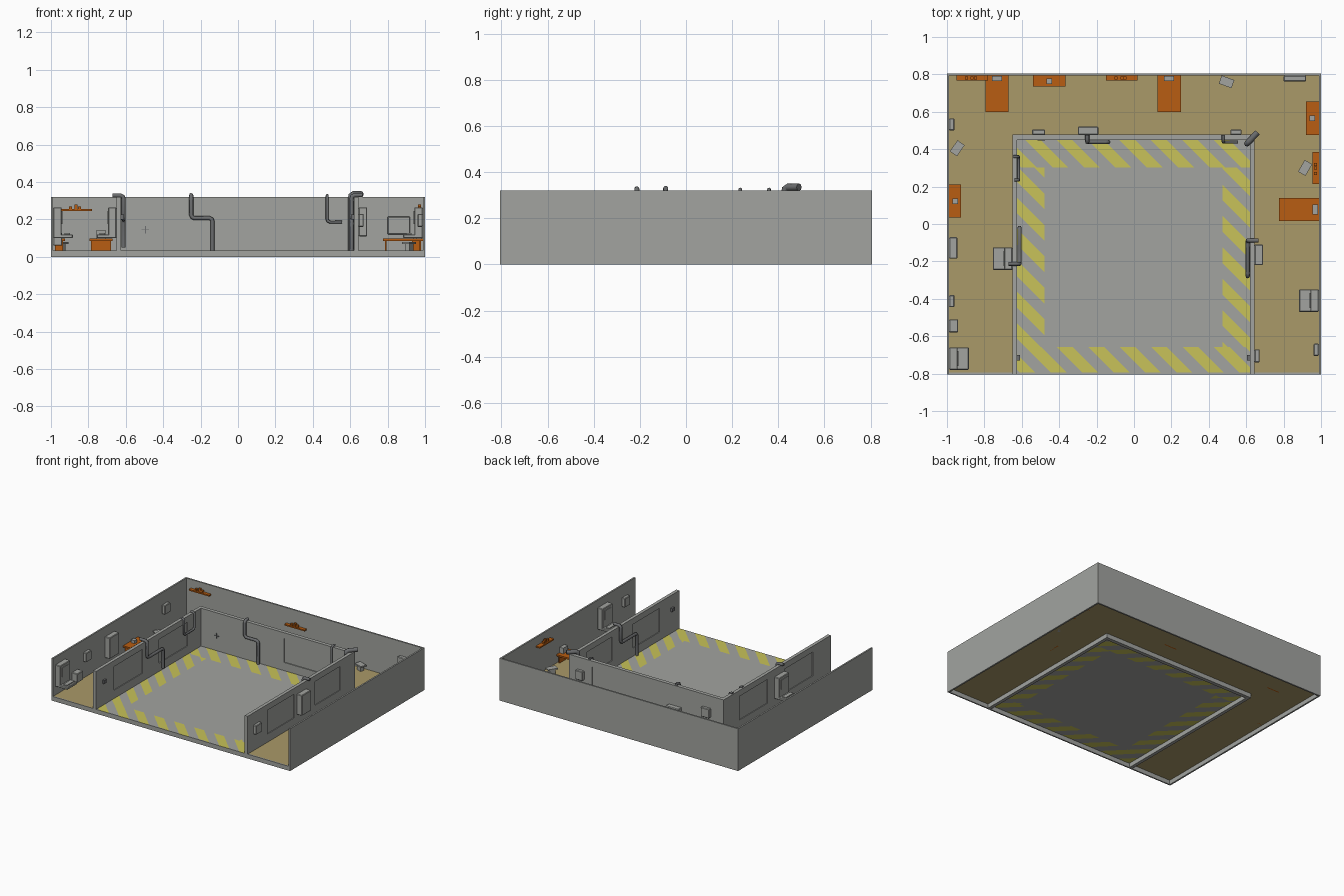
import bpy, bmesh, math
from mathutils import Vector

if "Cube" in bpy.data.objects:
    bpy.data.objects.remove(bpy.data.objects["Cube"])

def mat(name, c):
    m = bpy.data.materials.new(name)
    m.diffuse_color = (*c, 1)
    m.use_nodes = True
    m.node_tree.nodes["Principled BSDF"].inputs["Base Color"].default_value = m.diffuse_color
    return m

GREY = mat("wall grey", (0.36, 0.37, 0.35))
TAN = mat("corridor tan", (0.40, 0.32, 0.14))
YELLOW = mat("hazard yellow", (0.58, 0.54, 0.10))
ORANGE = mat("furniture orange", (0.48, 0.11, 0.006))
PIPE = mat("pipe dark grey", (0.15, 0.155, 0.16))

def finish(name, bm, *mats):
    me = bpy.data.meshes.new(name)
    bm.to_mesh(me)
    bm.free()
    for m in mats:
        me.materials.append(m)
    ob = bpy.data.objects.new(name, me)
    bpy.context.collection.objects.link(ob)
    return ob

def box(name, x, y, z, m=GREY, turn=0, bevel=0):
    bm = bmesh.new()
    bmesh.ops.create_cube(bm, size=1)
    for v in bm.verts:
        v.co = Vector((v.co.x * (x[1] - x[0]), v.co.y * (y[1] - y[0]), v.co.z * (z[1] - z[0])))
    if bevel:
        bmesh.ops.bevel(bm, geom=bm.edges[:], offset=bevel, segments=1, affect='EDGES')
    ob = finish(name, bm, m)
    ob.location = [(a[0] + a[1]) / 2 for a in (x, y, z)]
    ob.rotation_euler.z = math.radians(turn)
    return ob

TOP, FL = 0.32, 0.033
X0, X1, Y0, Y1 = -0.625, 0.62, -0.805, 0.45     # inner room

# outer shell
box("outer_wall_left", (-1, -0.988), (-0.805, 0.805), (0, TOP))
box("outer_wall_right", (0.988, 1), (-0.805, 0.805), (0, TOP))
box("outer_wall_back", (-0.988, 0.988), (0.793, 0.805), (0, TOP))
box("front_lip", (-0.988, 0.988), (-0.805, -0.795), (0, FL))

# floors: striped hazard border is sliced along diagonals
def floor(name, x, y, m, phase=None, period=0.168):
    bm = bmesh.new()
    bm.faces.new([bm.verts.new((a, b, FL)) for a, b in
                  ((x[0], y[0]), (x[1], y[0]), (x[1], y[1]), (x[0], y[1]))])
    if phase is not None:
        for k in range(-24, 25):
            s = phase + k * period / 2
            bmesh.ops.bisect_plane(bm, geom=bm.verts[:] + bm.edges[:] + bm.faces[:],
                                   plane_co=(s, 0, FL), plane_no=(1, 1, 0))
        for f in bm.faces:
            c = f.calc_center_median()
            f.material_index = int(((c.x + c.y - phase) / period) % 1 < 0.5)
    finish(name, bm, m, YELLOW)

B = 0.147
floor("corridor_floor_left", (-0.99, -0.64), (-0.8, 0.8), TAN)
floor("corridor_floor_right", (0.64, 0.99), (-0.8, 0.8), TAN)
floor("corridor_floor_back", (-0.64, 0.64), (0.47, 0.8), TAN)
floor("room_floor", (X0 + B, X1 - B), (Y0 + B, Y1 - B), GREY)
floor("hazard_back", (X0, X1), (Y1 - B, Y1), GREY, 0.035)
floor("hazard_front", (X0, X1), (Y0, Y0 + B), GREY, -1.07)
floor("hazard_left", (X0, X0 + B), (Y0 + B, Y1 - B), GREY, -0.40)
floor("hazard_right", (X1 - B, X1), (Y0 + B, Y1 - B), GREY, 0.60)

# inner walls with recessed window panes
def wall(name, x, y, along, windows):
    w = box(name, x, y, (0, TOP))
    for i, (a, b) in enumerate(windows):
        z = (0.095, 0.275)
        big, mid = (-2, 2), lambda r: (sum(r) / 2 - 0.007, sum(r) / 2 + 0.007)
        far = lambda r: (r[0] - 0.05, r[1] + 0.05)
        cut = box("window_cutter", (a, b) if along == 'x' else far(x),
                  (a, b) if along == 'y' else far(y), z)
        cut.hide_render = True
        mod = w.modifiers.new("window", 'BOOLEAN')
        mod.object = cut
        mod.solver = 'EXACT'
        bpy.context.view_layer.objects.active = w
        bpy.ops.object.modifier_apply(modifier=mod.name)
        bpy.data.objects.remove(cut)
        box(f"{name}_pane_{i}", (a, b) if along == 'x' else mid(x),
            (a, b) if along == 'y' else mid(y), z)

wall("inner_wall_back", (-0.65, 0.645), (Y1, 0.478), 'x', [(0.07, 0.455)])
wall("inner_wall_left", (-0.65, X0), (Y0, Y1), 'y', [(-0.59, -0.25), (-0.05, 0.29)])
wall("inner_wall_right", (X1, 0.645), (Y0, Y1), 'y', [(-0.57, -0.25), (0.0, 0.30)])

# cross marker on the back wall
box("marker_bar", (-0.515, -0.475), (0.446, 0.45), (0.143, 0.147), PIPE)
box("marker_post", (-0.497, -0.493), (0.446, 0.45), (0.125, 0.165), PIPE)

# pipes: rounded polylines
def pipe(name, pts, r=0.011):
    cu = bpy.data.curves.new(name, 'CURVE')
    cu.dimensions = '3D'
    cu.bevel_depth, cu.bevel_resolution, cu.use_fill_caps = r, 2, True
    P = [Vector(p) for p in pts]
    path = [P[0]]
    for a, b, c in zip(P, P[1:], P[2:]):
        path += [b + (a - b).normalized() * 0.016, b + (a + c - 2 * b).normalized() * 0.007,
                 b + (c - b).normalized() * 0.016]
    path.append(P[-1])
    sp = cu.splines.new('POLY')
    sp.points.add(len(path) - 1)
    for q, p in zip(sp.points, path):
        q.co = (*p, 1)
    cu.materials.append(PIPE)
    bpy.context.collection.objects.link(bpy.data.objects.new(name, cu))

pipe("pipe_back_long", [(-0.25, 0.475, 0.33), (-0.25, 0.438, 0.33), (-0.25, 0.438, 0.207),
                        (-0.137, 0.438, 0.207), (-0.137, 0.438, FL)])
pipe("pipe_back_short", [(0.477, 0.475, 0.328), (0.477, 0.438, 0.328), (0.477, 0.438, 0.185),
                         (0.555, 0.438, 0.185)], 0.008)
pipe("pipe_corner", [(0.66, 0.49, 0.335), (0.605, 0.43, 0.335), (0.605, 0.43, FL)], 0.016)
pipe("pipe_left", [(-0.67, -0.213, 0.328), (-0.612, -0.213, 0.328), (-0.612, -0.213, 0.2),
                   (-0.612, -0.12, 0.2), (-0.612, -0.02, 0.2), (-0.612, -0.02, 0.05)])
pipe("pipe_left_rear", [(-0.645, 0.36, 0.325), (-0.617, 0.36, 0.325), (-0.617, 0.36, 0.2),
                        (-0.617, 0.235, 0.2), (-0.617, 0.235, 0.325), (-0.64, 0.235, 0.325)], 0.008)
pipe("pipe_right", [(0.665, -0.088, 0.33), (0.608, -0.088, 0.33), (0.608, -0.088, 0.2),
                    (0.608, -0.28, 0.2), (0.608, -0.28, FL)])
for i, x in enumerate((-0.62, 0.615)):
    box(f"wall_knob_{i}", (x - 0.01, x + 0.01), (-0.73, -0.70), (0.2, 0.225), PIPE)

# desks, benches and shelves in orange
def table(name, x, y, top=0.097):
    box(name + "_top", x, y, (top - 0.012, top), ORANGE)
    along_x = x[1] - x[0] > y[1] - y[0]
    for i in (0, 1):
        if along_x:
            e = (x[0] + 0.01, x[0] + 0.02) if i == 0 else (x[1] - 0.02, x[1] - 0.01)
            box(f"{name}_leg_{i}", e, (y[0] + .01, y[1] - .01), (FL, top - 0.012), ORANGE)
        else:
            e = (y[0] + 0.01, y[0] + 0.02) if i == 0 else (y[1] - 0.02, y[1] - 0.01)
            box(f"{name}_leg_{i}", (x[0] + .01, x[1] - .01), e, (FL, top - 0.012), ORANGE)

def shelf(name, x, y, z):
    box(name, x, y, (z - 0.005, z + 0.005), ORANGE)
    cx, cy = sum(x) / 2, sum(y) / 2
    dx, dy = (0.03, 0) if x[1] - x[0] > y[1] - y[0] else (0, 0.03)
    for k, h in ((-1, 0.015), (0, 0.025), (0.6, 0.015)):
        px, py = cx + dx * k, cy + dy * k
        box(name + "_item", (px - .008, px + .008), (py - .008, py + .008), (z + .005, z + .005 + h), ORANGE)

table("desk_back_left", (-0.795, -0.67), (0.6, 0.793))
table("desk_back_right", (0.125, 0.25), (0.6, 0.793))
table("desk_right", (0.775, 0.988), (0.015, 0.14))
for n, x, y in (("back", (-0.54, -0.365), (0.735, 0.793)), ("left", (-0.988, -0.925), (0.035, 0.21)),
                ("right", (0.92, 0.988), (0.475, 0.655))):
    table("bench_" + n, x, y)
    cx, cy = sum(x) / 2, sum(y) / 2
    box("bench_item_" + n, (cx - .015, cx + .015), (cy - .015, cy + .015), (0.097, 0.12))
shelf("shelf_back_left", (-0.95, -0.78), (0.768, 0.793), 0.25)
shelf("shelf_back_mid", (-0.15, 0.02), (0.768, 0.793), 0.2)
shelf("shelf_right", (0.955, 0.988), (0.215, 0.385), 0.25)
for n, x, y in (("left", (-0.76, -0.705), (0.765, 0.79)), ("mid", (0.16, 0.215), (0.765, 0.79)),
                ("right", (0.955, 0.985), (0.05, 0.105))):
    box("desk_monitor_" + n, x, y, (0.097, 0.14))

# tilted stools
for i, (x, y, a) in enumerate(((0.495, 0.76, -20), (0.915, 0.3, 60), (-0.945, 0.405, 55))):
    box(f"stool_seat_{i}", (x - .036, x + .036), (y - .023, y + .023), (0.068, 0.078), GREY, a)
    box(f"stool_leg_{i}", (x - .02, x + .02), (y - .015, y + .015), (FL, 0.068), GREY, a)

# consoles: upright panel, desk ledge and keyboard; side = wall direction away from wall
def console(name, xw, side, y):
    r = lambda a, b: tuple(sorted((xw + side * a, xw + side * b)))
    box(name + "_panel", r(0, 0.045), y, (0.11, 0.265), GREY, 0, 0.004)
    box(name + "_ledge", r(0, 0.105), y, (0.1, 0.12), GREY, 0, 0.004)
    box(name + "_keyboard", r(0.06, 0.09), (y[0] + .015, y[1] - .015), (0.12, 0.127))
    box(name + "_screen", r(0.045, 0.049), (y[0] + .02, y[1] - .02), (0.175, 0.245))

console("console_left", -0.988, 1, (-0.78, -0.66))
console("console_right", 0.988, -1, (-0.47, -0.35))
console("console_inner", -0.65, -1, (-0.245, -0.125))

# wall boxes and lockers
for i, (x, y, z) in enumerate((
        ((-0.988, -0.945), (-0.185, -0.07), (0.09, 0.25)),
        ((0.645, 0.69), (-0.22, -0.11), (0.11, 0.265)),
        ((0.8, 0.92), (0.762, 0.793), (0.12, 0.215)),
        ((-0.3, -0.19), (0.478, 0.52), (0.09, 0.17)),
        ((-0.545, -0.475), (0.478, 0.505), (0.16, 0.23)),
        ((0.515, 0.575), (0.478, 0.505), (0.16, 0.23)),
        ((0.645, 0.672), (-0.74, -0.67), (0.16, 0.23)),
        ((0.96, 0.988), (-0.705, -0.64), (0.16, 0.23)),
        ((-0.988, -0.96), (-0.445, -0.38), (0.16, 0.23)),
        ((-0.988, -0.94), (-0.58, -0.51), (0.06, 0.13)),
        ((-0.988, -0.96), (0.5, 0.565), (0.16, 0.23)))):
    box(f"wall_box_{i}", x, y, z, GREY, 0, 0.004)
